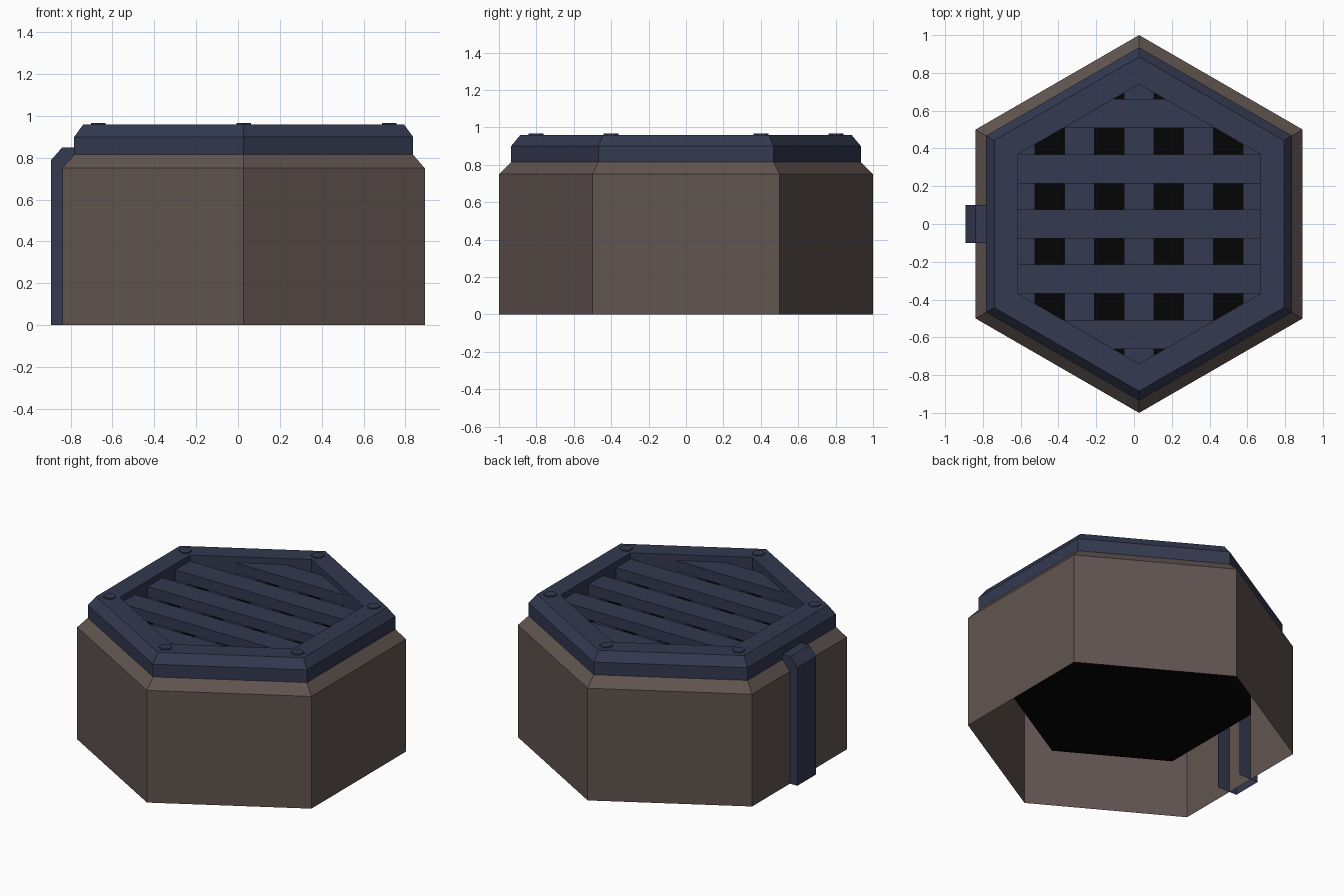
import bpy, bmesh, math
from mathutils import Vector

if "Cube" in bpy.data.objects:
    bpy.data.objects.remove(bpy.data.objects["Cube"])

CX = 0.027  # axis of the hexagon


def material(name, rgb):
    m = bpy.data.materials.new(name)
    m.diffuse_color = (*rgb, 1)
    m.use_nodes = True
    m.node_tree.nodes["Principled BSDF"].inputs["Base Color"].default_value = m.diffuse_color
    return m


BROWN = material("brown casing", (0.119, 0.089, 0.080))
BLUE = material("dark blue metal", (0.033, 0.041, 0.079))
BLACK = material("black pit", (0.0015, 0.0015, 0.0015))


def finish(bm, name, mat):
    bmesh.ops.recalc_face_normals(bm, faces=bm.faces[:])
    me = bpy.data.meshes.new(name)
    bm.to_mesh(me)
    bm.free()
    me.materials.append(mat)
    ob = bpy.data.objects.new(name, me)
    bpy.context.collection.objects.link(ob)
    return ob


def hexagon(name, profile, mat, cap=None, closed=False, center=(CX, 0)):
    """Sweep a (radius, z) profile round six sides with points on the y axis."""
    bm = bmesh.new()
    rings = []
    for r, z in profile:
        rings.append([bm.verts.new((center[0] + r * math.sin(k * math.pi / 3),
                                    center[1] + r * math.cos(k * math.pi / 3), z))
                      for k in range(6)])
    pairs = list(zip(rings, rings[1:]))
    if closed:
        pairs.append((rings[-1], rings[0]))
    for a, b in pairs:
        for k in range(6):
            n = (k + 1) % 6
            bm.faces.new((a[k], a[n], b[n], b[k]))
    if cap is not None:
        bm.faces.new(rings[cap])
    return finish(bm, name, mat)


def grate(name, step, width, z0, z1, along_x):
    """Five parallel bars trimmed to the hexagonal opening."""
    bm = bmesh.new()
    for i in range(-2, 3):
        cube = bmesh.ops.create_cube(bm, size=1)["verts"]
        for v in cube:
            side, length = v.co.y * width + i * step, v.co.x * 2
            v.co = Vector((length, side, v.co.z) if along_x else (side, length, v.co.z))
            v.co.z = (z0 + z1) / 2 + v.co.z * (z1 - z0)
    for k in range(6):
        a = k * math.pi / 3
        n = Vector((math.cos(a), math.sin(a), 0))
        bmesh.ops.bisect_plane(bm, geom=bm.verts[:] + bm.edges[:] + bm.faces[:],
                               plane_co=n * 0.645, plane_no=n, clear_outer=True)
    bmesh.ops.translate(bm, verts=bm.verts[:], vec=(CX, 0, 0))
    return finish(bm, name, BLUE)


# Casing shell, open underneath
hexagon("casing", [(1, 0), (1, 0.75), (0.935, 0.815)], BROWN)
# Lid frame with bevelled outer rim
hexagon("lid_frame", [(0.935, 0.813), (0.935, 0.90), (0.885, 0.96),
                      (0.74, 0.96), (0.74, 0.813)], BLUE, closed=True)
# Black pit hanging below the grate
hexagon("pit", [(0.74, 0.25), (0.74, 0.813)], BLACK, cap=0)
# Two crossed layers of bars
grate("upper_bars", 0.292, 0.154, 0.85, 0.92, True)
grate("lower_bars", 0.315, 0.16, 0.80, 0.85, False)

# Bolts on the frame corners
for k in range(6):
    a = k * math.pi / 3
    hexagon(f"bolt_{k + 1}", [(0.04, 0.958), (0.04, 0.967)], BLUE, cap=1,
            center=(CX + 0.803 * math.sin(a), 0.803 * math.cos(a)))

# Side strap: hollow channel, open at the back and bottom
bm = bmesh.new()
outline = [(-0.75, 0), (-0.893, 0), (-0.893, 0.79), (-0.84, 0.85), (-0.75, 0.85)]
left, right = [[bm.verts.new((x, y, z)) for x, z in outline] for y in (-0.1, 0.1)]
bm.faces.new(left)
bm.faces.new(right[::-1])
for i in range(1, 4):
    bm.faces.new((left[i + 1], left[i], right[i], right[i + 1]))
finish(bm, "side_strap", BLUE)
